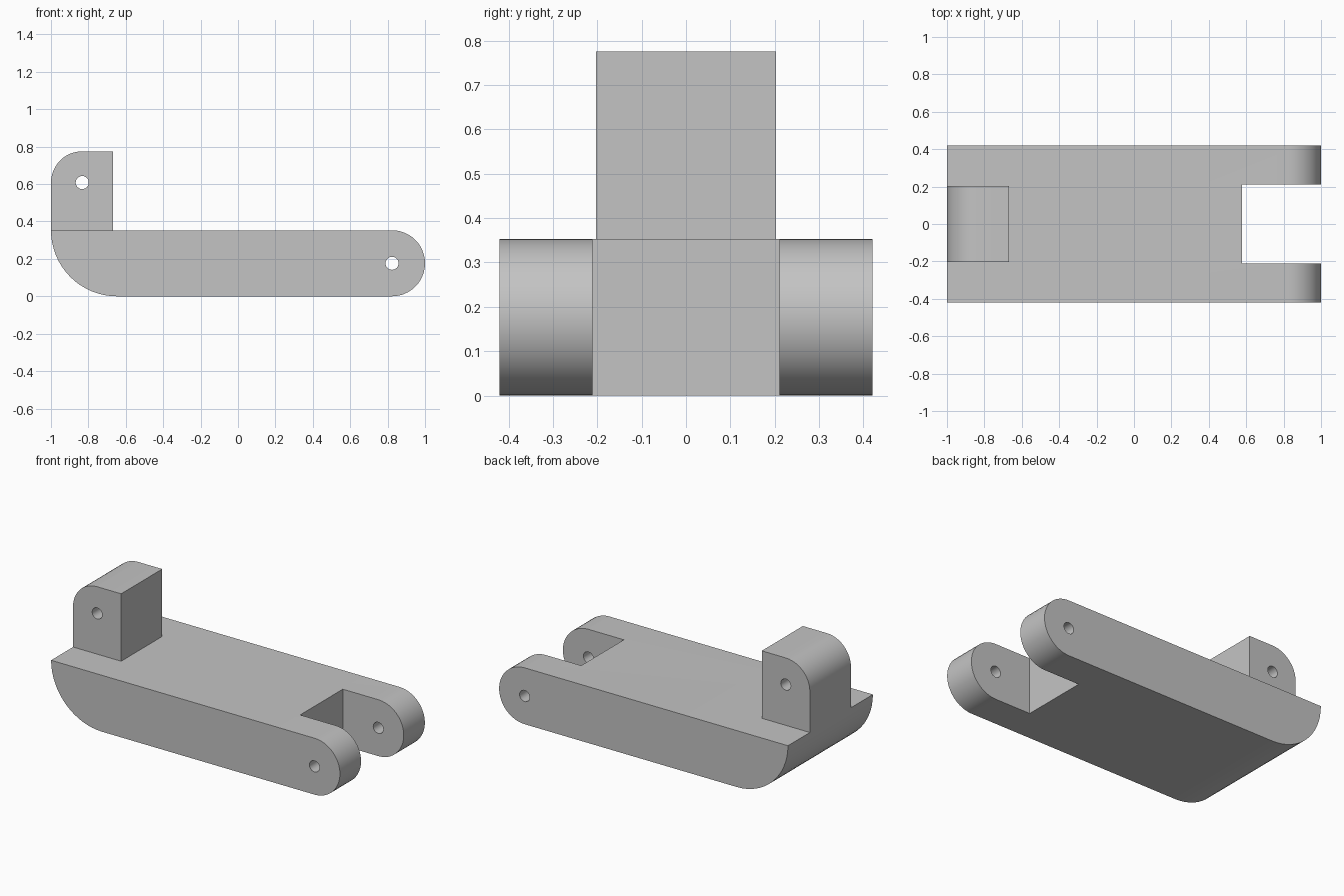
import bpy, bmesh, math

cube = bpy.data.objects.get("Cube")
if cube:
    bpy.data.objects.remove(cube, do_unlink=True)

HALF_W, TOP, LUG_TOP = 0.42, 0.353, 0.775
R_END, R_LUG, R_HOLE = TOP / 2, 0.167, 0.035

grey = bpy.data.materials.new("light grey")
grey.use_nodes = True
grey.diffuse_color = (0.55, 0.55, 0.55, 1)
grey.node_tree.nodes["Principled BSDF"].inputs["Base Color"].default_value = grey.diffuse_color


def arc(cx, cz, r, start, end, steps):
    """Points on an arc in the xz plane, angles in degrees."""
    angles = [math.radians(start + (end - start) * i / steps) for i in range(steps + 1)]
    return [(cx + r * math.cos(a), cz + r * math.sin(a)) for a in angles]


def extrude_profile(name, points, y0, y1):
    """Extrude an xz outline from y0 to y1."""
    bm = bmesh.new()
    face = bm.faces.new([bm.verts.new((x, y0, z)) for x, z in points])
    result = bmesh.ops.extrude_face_region(bm, geom=[face])
    moved = [v for v in result["geom"] if isinstance(v, bmesh.types.BMVert)]
    bmesh.ops.translate(bm, verts=moved, vec=(0, y1 - y0, 0))
    bmesh.ops.recalc_face_normals(bm, faces=bm.faces)
    mesh = bpy.data.meshes.new(name)
    bm.to_mesh(mesh)
    bm.free()
    mesh.materials.append(grey)
    obj = bpy.data.objects.new(name, mesh)
    bpy.context.collection.objects.link(obj)
    return obj


def cut(obj, cutter):
    """Subtract a cutter, apply it and remove the cutter."""
    mod = obj.modifiers.new("cut", "BOOLEAN")
    mod.operation, mod.solver, mod.object = "DIFFERENCE", "EXACT", cutter
    bpy.ops.object.select_all(action="DESELECT")
    bpy.context.view_layer.objects.active = obj
    obj.select_set(True)
    bpy.ops.object.modifier_apply(modifier=mod.name)
    bpy.data.objects.remove(cutter, do_unlink=True)


def drill(obj, x, z):
    """Pin hole running right through along y."""
    cut(obj, extrude_profile("hole_cutter", arc(x, z, R_HOLE, 0, 345, 23), -1, 1))


# Main bar: rounded fork end on the right, quarter-round heel on the left
outline = arc(1 - R_END, R_END, R_END, -90, 90, 24) + arc(TOP - 1, TOP, TOP, 180, 270, 16)
bar = extrude_profile("link_bar", outline, -HALF_W, HALF_W)

# Slot between the fork arms, then the fork pin hole
slot = [(0.578, -0.2), (1.2, -0.2), (1.2, 0.6), (0.578, 0.6)]
cut(bar, extrude_profile("slot_cutter", slot, -0.211, 0.211))
drill(bar, 1 - R_END, R_END)

# Upright lug with a rounded outer corner and a pin hole
lug_outline = [(-1, TOP), (-0.667, TOP), (-0.667, LUG_TOP)]
lug_outline += arc(R_LUG - 1, LUG_TOP - R_LUG, R_LUG, 90, 180, 12)
lug = extrude_profile("upright_lug", lug_outline, -0.203, 0.203)
drill(lug, R_LUG - 1, LUG_TOP - R_LUG)

# Smooth the rounds, keep corners crisp
for obj in (bar, lug):
    bpy.ops.object.select_all(action="DESELECT")
    obj.select_set(True)
    bpy.context.view_layer.objects.active = obj
    bpy.ops.object.shade_smooth_by_angle(angle=math.radians(30))
